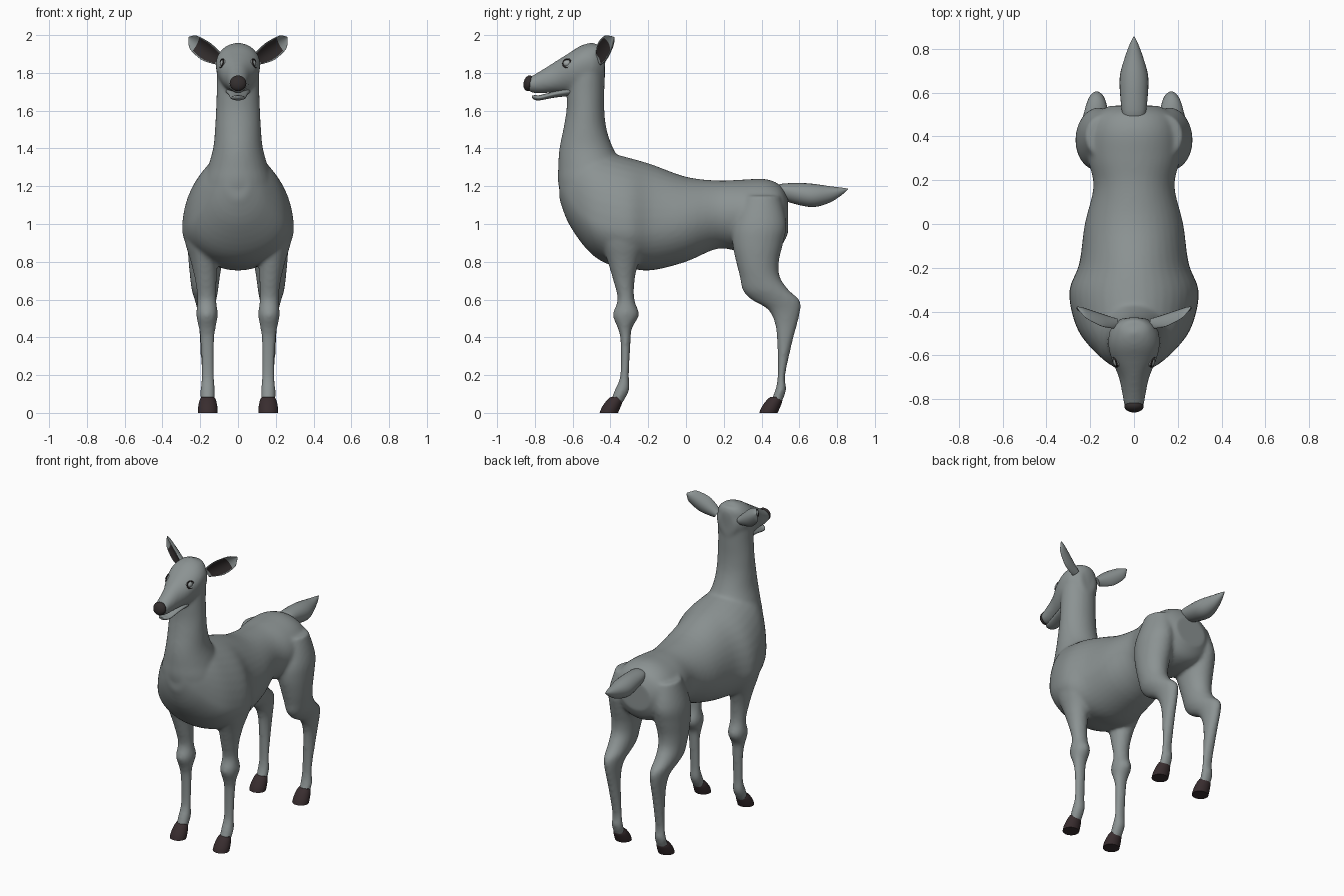
import bpy
import bmesh
import math
from mathutils import Vector

if "Cube" in bpy.data.objects:
    bpy.data.objects.remove(bpy.data.objects["Cube"], do_unlink=True)


def material(name, red, green, blue):
    mat = bpy.data.materials.new(name)
    mat.use_nodes = True
    mat.diffuse_color = (red, green, blue, 1)
    shader = next(n for n in mat.node_tree.nodes if n.type == "BSDF_PRINCIPLED")
    shader.inputs["Base Color"].default_value = (red, green, blue, 1)
    return mat


COAT = material("grey coat", .26, .29, .29)
HOOF = material("dark brown hoof", .04, .026, .028)
DARK = material("dark nose and ear", .033, .027, .027)
EYE = material("pale grey eye", .33, .36, .36)


# Smoothly interpolate between neighbouring section rows
def spline(rows, steps):
    result = []
    last = len(rows) - 1
    for i in range(last):
        before, after = rows[max(i - 1, 0)], rows[min(i + 2, last)]
        for k in range(steps):
            t = k / steps
            row = []
            for a, b, c, d in zip(before, rows[i], rows[i + 1], after):
                row.append(b + t * (c - a) / 2
                           + t * t * (a - 2.5 * b + 2 * c - d / 2)
                           + t ** 3 * (3 * (b - c) + d - a) / 2)
            result.append(row)
    result.append(list(rows[-1]))
    return result


# Section lying across the length of the body: y, top, middle, bottom, half width
def across_y(row, c, s):
    y, top, mid, bottom, half = row
    return half * c, y, mid + s * (top - mid if s > 0 else mid - bottom)


# Level section of a limb: z, front, back, centre x, half width
def across_z(row, c, s):
    z, front, back, x, half = row
    return x + half * c, (front + back) / 2 + s * (back - front) / 2, z


def loft(bm, rows, place, side=1, segs=24, steps=4, rule=None):
    rings = []
    sections = spline(rows, steps)
    angles = [math.tau * j / segs for j in range(segs)]
    for row in sections:
        points = [place(row, math.cos(a), math.sin(a)) for a in angles]
        rings.append([bm.verts.new((p[0] * side, p[1], p[2])) for p in points])
    faces = [bm.faces.new(rings[0]), bm.faces.new(rings[-1])]
    for i in range(len(rings) - 1):
        for j in range(segs):
            n = (j + 1) % segs
            face = bm.faces.new((rings[i][j], rings[i][n], rings[i + 1][n], rings[i + 1][j]))
            if rule:
                face.material_index = rule(sections[i], angles[j] + math.pi / segs)
            faces.append(face)
    bmesh.ops.recalc_face_normals(bm, faces=faces)


def finish(bm, name, *mats):
    mesh = bpy.data.meshes.new(name)
    bm.to_mesh(mesh)
    bm.free()
    mesh.shade_smooth()
    mesh.set_sharp_from_angle(angle=math.radians(50))
    obj = bpy.data.objects.new(name, mesh)
    bpy.context.collection.objects.link(obj)
    for mat in mats:
        mesh.materials.append(mat)
    return obj


def part(name, rows, place, mat, side=1):
    bm = bmesh.new()
    loft(bm, rows, place, side)
    return finish(bm, name, mat)


def ball(name, centre, radii, mat, tilt=0):
    bpy.ops.mesh.primitive_uv_sphere_add(segments=24, ring_count=14, radius=1, location=centre)
    obj = bpy.context.object
    obj.name = name
    obj.scale = radii
    obj.rotation_euler.x = tilt
    obj.data.materials.append(mat)
    obj.data.shade_smooth()


# Trunk from breast to rump
trunk = [
    (-.67, 1.32, 1.22, 1.13, .06), (-.62, 1.38, 1.14, 1, .14),
    (-.52, 1.4, 1.03, .86, .235), (-.42, 1.38, .99, .79, .28),
    (-.3, 1.35, .97, .765, .295), (-.18, 1.315, .98, .755, .25),
    (0, 1.25, 1.01, .8, .225), (.17, 1.23, 1.05, .87, .185),
    (.3, 1.235, 1.05, .85, .21), (.42, 1.238, 1.05, .85, .21),
    (.5, 1.205, 1.05, .88, .18), (.54, 1.14, 1.05, .95, .11)]

# Neck rising to the crown
neck = [
    (1.05, -.63, -.3, 0, .2), (1.2, -.675, -.3, 0, .19),
    (1.3, -.677, -.33, 0, .16), (1.4, -.67, -.385, 0, .132),
    (1.5, -.65, -.42, 0, .122), (1.6, -.633, -.432, 0, .117),
    (1.7, -.63, -.432, 0, .113), (1.8, -.62, -.43, 0, .112),
    (1.9, -.58, -.425, 0, .1), (1.945, -.54, -.44, 0, .06)]

# Skull and muzzle
head = [
    (-.43, 1.9, 1.84, 1.75, .06), (-.48, 1.957, 1.85, 1.72, .108),
    (-.55, 1.947, 1.845, 1.69, .118), (-.62, 1.905, 1.82, 1.69, .102),
    (-.7, 1.855, 1.77, 1.695, .07), (-.78, 1.805, 1.75, 1.692, .053),
    (-.835, 1.775, 1.74, 1.697, .045)]

# Limbs, for the +x side
foreleg = [
    (1.15, -.47, -.22, .18, .06), (.95, -.46, -.2, .2, .085),
    (.8, -.415, -.25, .18, .07), (.7, -.385, -.272, .17, .057),
    (.6, -.362, -.273, .165, .05), (.52, -.388, -.248, .164, .057),
    (.45, -.362, -.285, .163, .045), (.38, -.347, -.293, .162, .037),
    (.2, -.348, -.302, .16, .034), (.12, -.378, -.3, .16, .039),
    (.04, -.408, -.345, .16, .037)]
hindleg = [
    (1.15, .3, .5, .13, .09), (1, .25, .532, .16, .102),
    (.9, .245, .515, .165, .102), (.8, .265, .492, .172, .09),
    (.72, .285, .497, .175, .079), (.65, .3, .545, .175, .07),
    (.6, .345, .6, .172, .058), (.55, .43, .607, .17, .047),
    (.48, .468, .592, .168, .04), (.38, .482, .565, .165, .037),
    (.2, .485, .525, .16, .034), (.12, .472, .53, .16, .039),
    (.04, .437, .5, .16, .037)]

# One continuous skin fused from the lofted masses
bm = bmesh.new()
loft(bm, trunk, across_y, segs=40)
loft(bm, neck, across_z, segs=32)
loft(bm, head, across_y, segs=32)
for side in (1, -1):
    loft(bm, foreleg, across_z, side)
    loft(bm, hindleg, across_z, side)
body = finish(bm, "body", COAT)
fuse = body.modifiers.new("fuse", "REMESH")
fuse.mode = "VOXEL"
fuse.voxel_size = .011
fuse.use_smooth_shade = True
soften = body.modifiers.new("soften", "SMOOTH")
soften.factor = .5
soften.iterations = 8

# Lower jaw, tail and nose
part("lower_jaw", [
    (-.58, 1.74, 1.71, 1.68, .07), (-.69, 1.705, 1.69, 1.67, .052),
    (-.77, 1.683, 1.67, 1.655, .041), (-.8, 1.682, 1.672, 1.657, .03),
    (-.815, 1.68, 1.675, 1.668, .012)], across_y, COAT)
part("tail", [
    (.47, 1.19, 1.17, 1.15, .03), (.5, 1.212, 1.18, 1.13, .052),
    (.6, 1.217, 1.16, 1.1, .064), (.68, 1.212, 1.15, 1.09, .064),
    (.76, 1.2, 1.16, 1.113, .042), (.82, 1.193, 1.173, 1.15, .02),
    (.857, 1.187, 1.185, 1.183, .002)], across_y, COAT)
ball("nose", (0, -.833, 1.745), (.044, .027, .042), DARK, -.2)

# Ear leaf with its edges curled forward around a dark hollow
base, tip = Vector((.085, -.45, 1.87)), Vector((.26, -.38, 1.988))
facing = Vector((.45, -.85, -.18)).normalized()
spread = (tip - base).cross(facing).normalized()


def ear_section(row, c, s):
    t, width, thick = row
    curl = thick * s + width * c * c / 2
    return base.lerp(tip, t) + spread * width * c + facing * curl


def ear_hollow(row, angle):
    return int(math.sin(angle) > .55 and .08 < row[0] < .72)


ear_rows = [(0, .03, .02), (.2, .045, .016), (.45, .055, .013),
            (.8, .044, .009), (.93, .022, .006), (1, .004, .003)]
eye_normal = Vector((.9, -.33, .22))

for side, label in ((1, "left"), (-1, "right")):
    bm = bmesh.new()
    loft(bm, ear_rows, ear_section, side, rule=ear_hollow)
    finish(bm, label + "_ear", COAT, DARK)

    # Eyeball in a thin dark lid
    ball(label + "_eye", (side * .076, -.628, 1.85), (.02, .024, .02), EYE)
    aim = Vector((side * eye_normal.x, eye_normal.y, eye_normal.z))
    bpy.ops.mesh.primitive_torus_add(
        major_radius=.023, minor_radius=.004, major_segments=24, minor_segments=8,
        location=(side * .087, -.63, 1.851), rotation=aim.to_track_quat("Z", "Y").to_euler())
    lid = bpy.context.object
    lid.name = label + "_eyelid"
    lid.data.materials.append(DARK)
    lid.data.shade_smooth()

    # Hooves, the hind pair repeating the front pair further back
    for end, shift in (("front", 0), ("hind", .845)):
        rows = [(z, front + shift, back + shift, .16, half) for z, front, back, half in (
            (.085, -.398, -.345, .034), (.065, -.42, -.335, .044),
            (.03, -.445, -.347, .051), (0, -.457, -.36, .052))]
        part(label + "_" + end + "_hoof", rows, across_z, HOOF, side)
